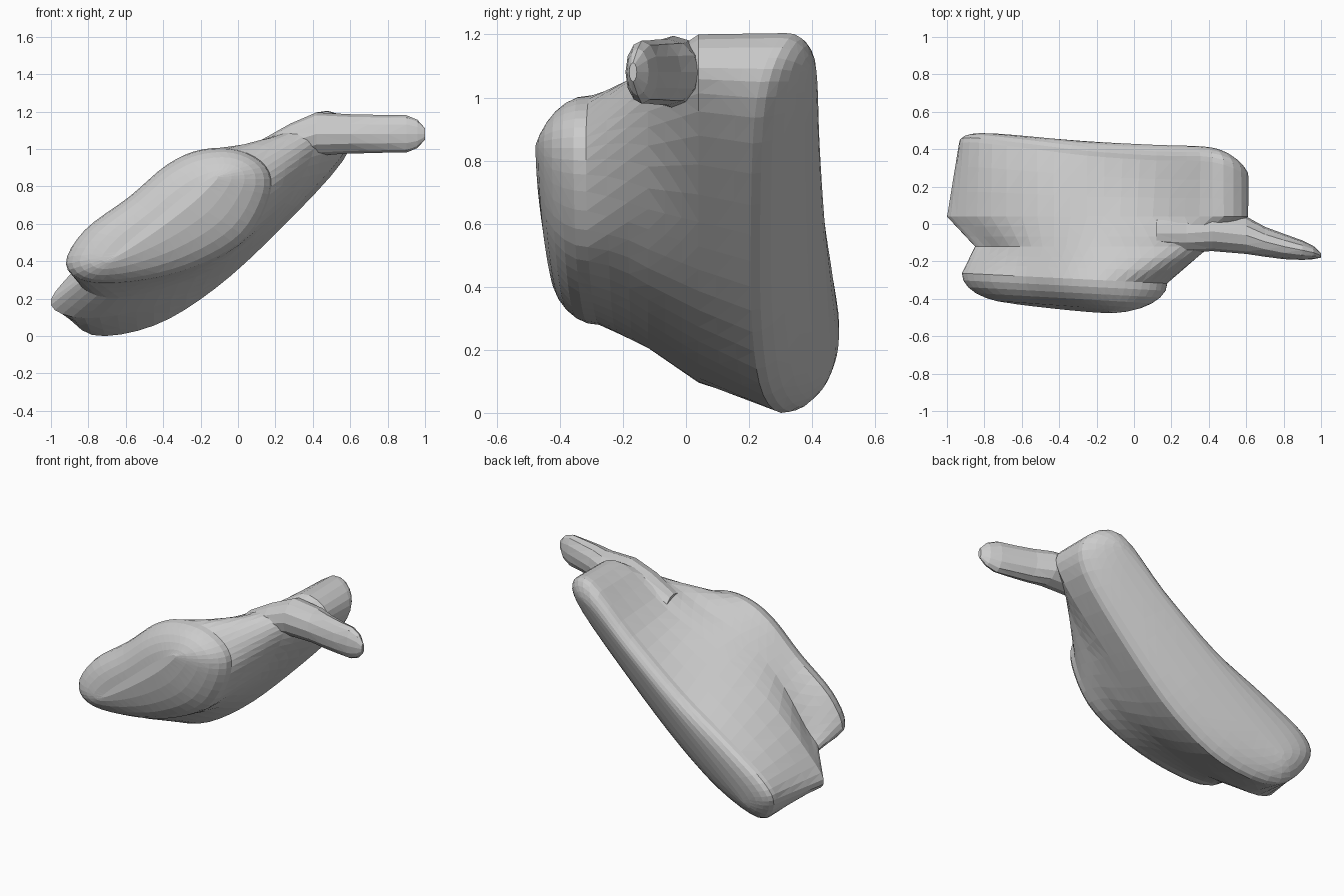
import bpy, bmesh, math
from mathutils import Vector

if "Cube" in bpy.data.objects:
    bpy.data.objects.remove(bpy.data.objects["Cube"])

U, V = Vector((.77, .64)), Vector((-.64, .77))   # long and short axes of the slab in xz


def catmull(a, b, c, d, t):
    return .5 * (2*b + (c - a)*t + (2*a - 5*b + 4*c - d)*t*t + (3*b - a - 3*c + d)*t**3)


def smooth_ring(pts, steps=4):
    """Closed smooth outline through a few control points."""
    p = [Vector(q) for q in pts]
    n = len(p)
    return [catmull(p[i-1], p[i], p[(i+1) % n], p[(i+2) % n], k/steps)
            for i in range(n) for k in range(steps)]


def loft(name, rings):
    """Skin a list of equal-length rings and cap both ends."""
    bm = bmesh.new()
    vs = [[bm.verts.new(p) for p in r] for r in rings]
    n = len(rings[0])
    for a, b in zip(vs, vs[1:]):
        for i in range(n):
            j = (i + 1) % n
            bm.faces.new((a[i], a[j], b[j], b[i]))
    caps = [bm.faces.new(vs[0]), bm.faces.new(vs[-1])]
    bmesh.ops.triangulate(bm, faces=caps)
    bmesh.ops.triangulate(bm, faces=[f for f in bm.faces if len(f.verts) == 4])
    bmesh.ops.recalc_face_normals(bm, faces=bm.faces)
    me = bpy.data.meshes.new(name)
    bm.to_mesh(me)
    bm.free()
    ob = bpy.data.objects.new(name, me)
    bpy.context.collection.objects.link(ob)
    return ob


def dome(ring, centre, length, width, height):
    """Rounded end: inset the outline along its axes while pushing it out in y."""
    c = Vector(centre)
    out = []
    for k in range(1, 7):
        t = math.radians(14 * k)
        d = width * (1 - math.cos(t))
        su, sv = 1 - d / length, 1 - d / width
        new = []
        for p in ring:
            q = Vector((p.x, p.z)) - c
            u, v = q.dot(U), q.dot(V)
            s = c + U*u*su + V*v*sv
            # keep the tilt of the rim plane while insetting
            dy = tilt(s) - tilt(c + q) if height > 0 else 0
            new.append(Vector((s.x, p.y + dy + height * math.sin(t), s.y)))
        out.append(new)
    return out


def tilt(p):
    q = Vector(p) - Vector((-.17, .58))
    return .32 - .03 * q.dot(U) + .4 * q.dot(V)


# body outlines in xz: back rim, middle, waist, front rim
back = [(-.93, .16), (-.88, .3), (-.6, .47), (-.25, .66), (.12, .93), (.42, 1.19),
        (.6, 1.12), (.56, .93), (.22, .56), (-.12, .25), (-.45, .05), (-.78, .0)]
middle = [(-1, .16), (-.9, .32), (-.6, .6), (-.25, .82), (.1, .98), (.42, 1.19),
          (.6, 1.12), (.55, .95), (.22, .6), (-.1, .32), (-.45, .15), (-.82, .09)]
waist = [(-.85, .28), (-.76, .4), (-.55, .68), (-.3, .87), (-.05, .96), (.25, 1.08),
         (.4, 1.06), (.37, .9), (.2, .64), (-.05, .4), (-.4, .25), (-.7, .2)]
front = [(-.92, .38), (-.82, .56), (-.58, .74), (-.38, .91), (-.2, .99), (0, .99),
         (.15, .9), (.17, .75), (.05, .52), (-.2, .37), (-.5, .29), (-.8, .28)]

key = [[Vector((p.x, tilt(p), p.y)) for p in smooth_ring(back)]]
for outline, y in ((middle, .04), (waist, -.12), (front, -.29)):
    key.append([Vector((p.x, y - .05*(p.x + .38) * (y < -.2), p.y)) for p in smooth_ring(outline)])

rings = dome(key[0], (-.17, .58), .98, .19, .11)[::-1]
for a, b in zip(key, key[1:]):
    rings += [[p.lerp(q, k/3) for p, q in zip(a, b)] for k in range(3)]
rings.append(key[-1])
rings += dome(key[-1], (-.38, .64), .6, .27, -.16)
body = loft("body", rings)

# side arm: oval sections along x (x, y, z, half depth, half height)
sections = [(.12, -.05, .97, .08, .07), (.28, -.05, 1.03, .1, .1), (.42, -.04, 1.075, .105, .115),
            (.6, -.06, 1.075, .1, .105), (.7, -.095, 1.075, .08, .103), (.8, -.12, 1.075, .068, .1),
            (.9, -.14, 1.075, .052, .1), (.96, -.153, 1.075, .035, .075), (1, -.168, 1.075, .012, .03)]
arm = loft("arm", [[Vector((x, y + ry*math.cos(i*math.tau/12), z + rz*math.sin(i*math.tau/12)))
                    for i in range(12)] for x, y, z, ry, rz in sections])

# fuse the arm into the body
mod = body.modifiers.new("fuse", 'BOOLEAN')
mod.operation, mod.solver, mod.object = 'UNION', 'EXACT', arm
bpy.context.view_layer.objects.active = body
bpy.ops.object.modifier_apply(modifier=mod.name)
bpy.data.objects.remove(arm)

# rest on the ground
low = min(v.co.z for v in body.data.vertices)
for v in body.data.vertices:
    v.co.z -= low
